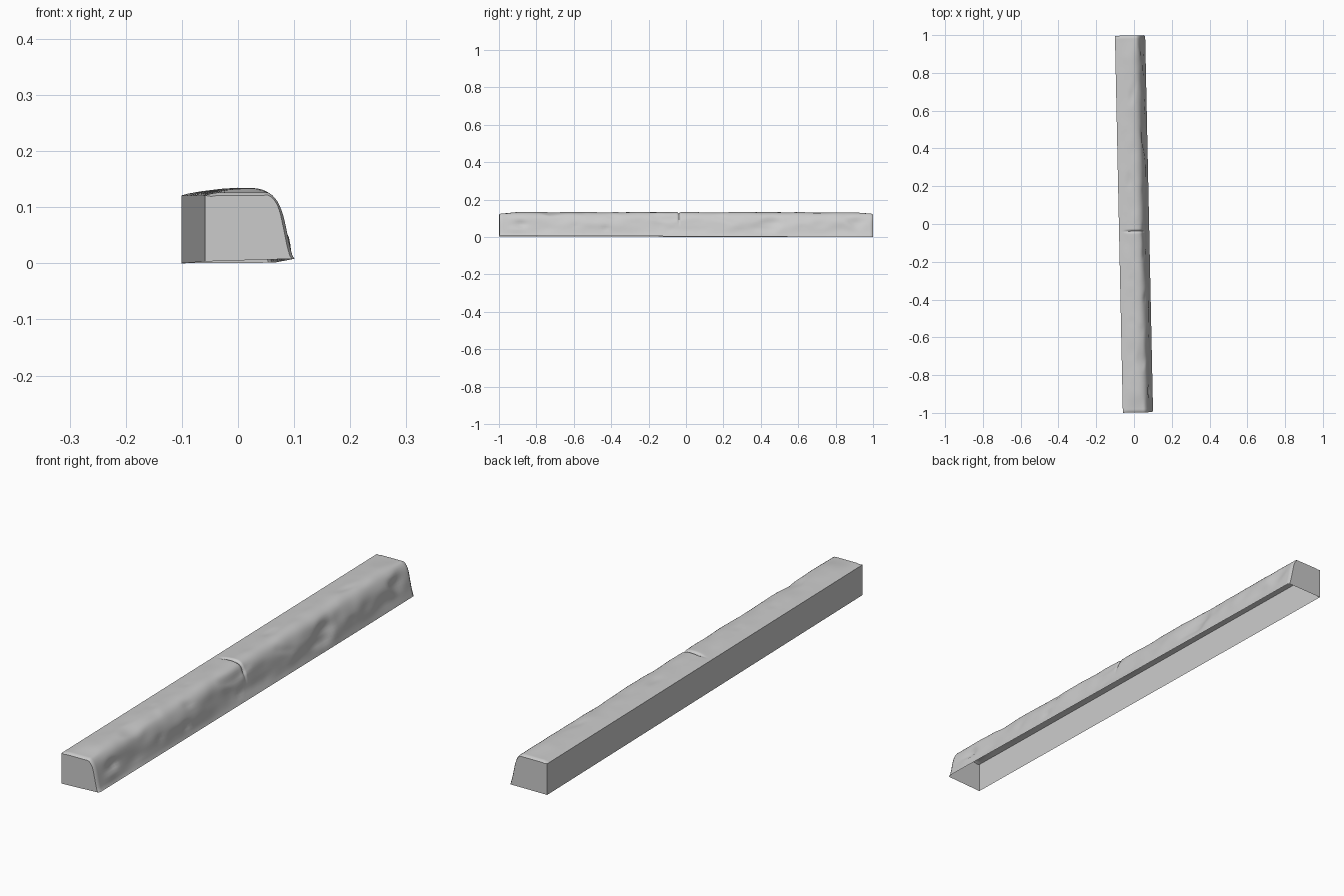
import bpy, bmesh, math
from mathutils import Vector, Matrix, noise
from mathutils.geometry import interpolate_bezier

cube = bpy.data.objects.get("Cube")
if cube:
    bpy.data.objects.remove(cube)

HALF = 0.998
SKEW = math.radians(1.2)

# Single stone colour
stone = bpy.data.materials.new("stone grey")
stone.use_nodes = True
grey = (0.6, 0.6, 0.6, 1)
stone.diffuse_color = grey
stone.node_tree.nodes["Principled BSDF"].inputs["Base Color"].default_value = grey


def bezier(points, count):
    a, b, c, d = [Vector((u, 0, z)) for u, z in points]
    return interpolate_bezier(a, b, c, d, count)


# Cross-section: crowned top, then worn shoulder down to the toe
top = bezier([(0, 0.121), (0.03, 0.13), (0.06, 0.133), (0.085, 0.133)], 9)
shoulder = bezier([(0.085, 0.133), (0.15, 0.133), (0.138, 0.06), (0.16, 0.003)], 18)
profile = top + shoulder[1:]
last = len(profile) - 1


def smooth(t):
    t = max(0, min(1, t))
    return t * t * (3 - 2 * t)


def wear(u, y, z):
    """Broad undulation with a few sharper chips."""
    broad = noise.noise(Vector((u * 9, y * 5, z * 9)))
    fine = noise.noise(Vector((u * 22 + 5, y * 14, z * 22)))
    chip = max(0, noise.noise(Vector((u * 18, y * 9 + 7, z * 18))) - 0.25)
    return 0.0045 * broad + 0.002 * fine - 0.014 * chip


def ring(y):
    """Weathered section at distance y along the stone."""
    end = HALF - abs(y)
    body = smooth(end / 0.12)
    inset = 0.005 * (1 - smooth(end / 0.008))
    crack_y = -0.04 + 0.006 * math.sin(y * 90)
    points = []
    for i, p in enumerate(profile):
        u, z = p.x, p.z
        z = min(z, 0.126 + (z - 0.126) * body) if z > 0.126 else z
        edge = smooth(i / 5) * smooth((last - i) / 4)
        side = smooth((i - 9) / 10)
        move = wear(u, y, z) * body * edge * (0.7 + 0.8 * side)
        # Cross crack near the middle of the top
        crack = math.exp(-((y - crack_y) / 0.009) ** 2)
        move -= 0.007 * crack * smooth((u - 0.02) / 0.04) * smooth((z - 0.06) / 0.05)
        u += move * side - inset * side
        z += move * (1 - 0.6 * side) - inset * (1 - side) * (i > 0)
        points.append(Vector((u, y, z)))
    # Flat back wall, and a base lifted a little towards the front
    lift = 0.004 * (1 - y / HALF)
    points[-1].z = max(0.001, lift)
    return [Vector((0, y, lift * 0.4))] + points


# Ring positions: rounded ends and extra detail at the crack
steps = {round(-0.98 + 0.014 * i, 4) for i in range(141)}
steps |= {round(-0.065 + 0.003 * i, 4) for i in range(18)}
steps |= {s * (HALF - d) for s in (-1, 1) for d in (0, 0.003, 0.008)}

bm = bmesh.new()
rings = [[bm.verts.new(p) for p in ring(y)] for y in sorted(steps)]
for a, b in zip(rings, rings[1:]):
    for i in range(len(a) - 1):
        bm.faces.new((a[i], a[i + 1], b[i + 1], b[i]))

# End caps; the underside stays open
bm.faces.new(rings[0])
bm.faces.new(rings[-1])
bmesh.ops.recalc_face_normals(bm, faces=bm.faces)
bm.faces.ensure_lookup_table()
if bm.faces[0].normal.x > 0:
    bmesh.ops.reverse_faces(bm, faces=bm.faces)

# Place the stone with its slight turn
bm.transform(Matrix.Rotation(SKEW, 4, "Z") @ Matrix.Translation((-0.08, 0, 0)))

mesh = bpy.data.meshes.new("kerb_stone")
bm.to_mesh(mesh)
bm.free()
mesh.materials.append(stone)
kerb = bpy.data.objects.new("kerb_stone", mesh)
bpy.context.collection.objects.link(kerb)
bpy.context.view_layer.objects.active = kerb
kerb.select_set(True)
bpy.ops.object.shade_smooth_by_angle(angle=math.radians(35))
